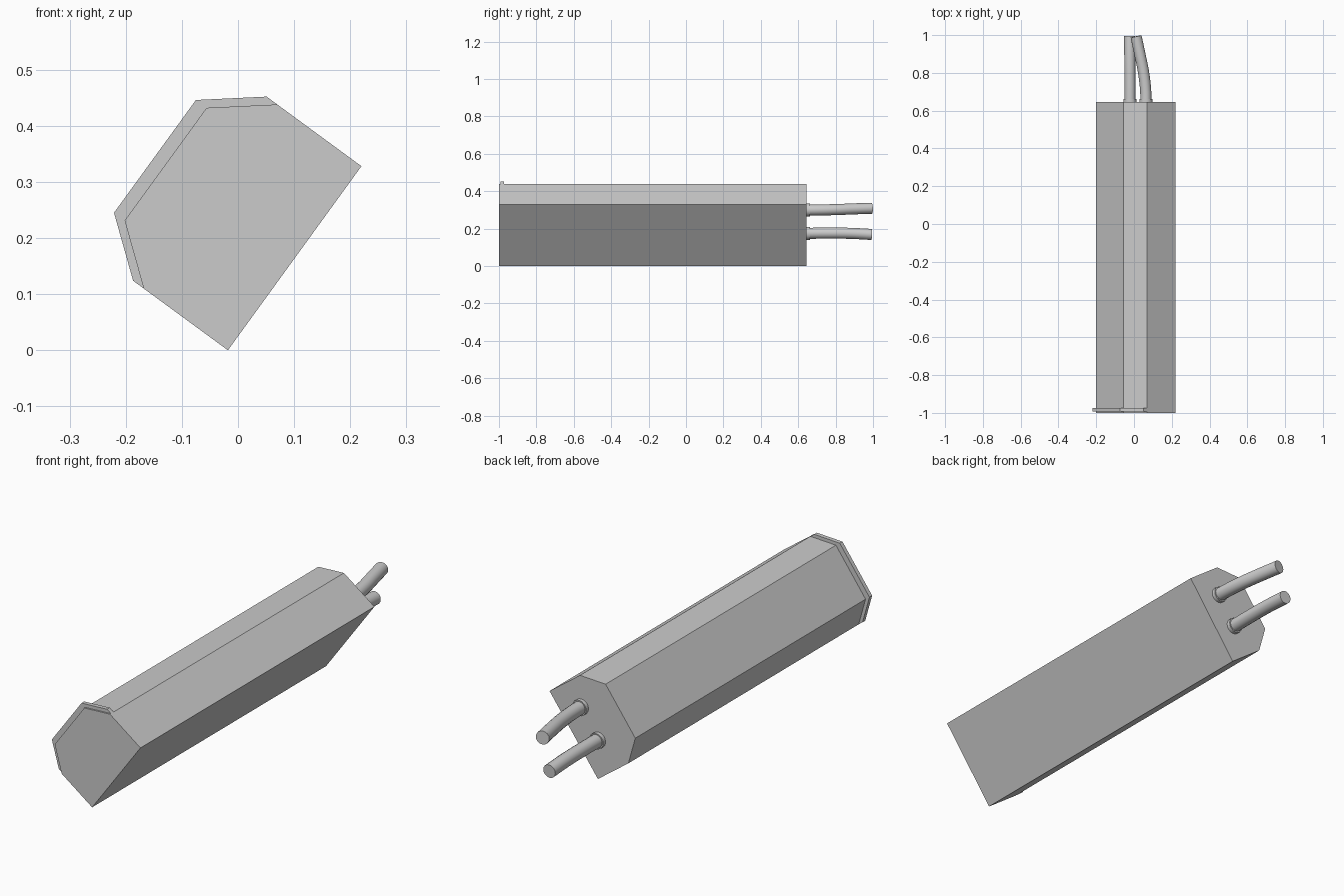
import bpy, bmesh, math
from mathutils import Vector

if "Cube" in bpy.data.objects:
    bpy.data.objects.remove(bpy.data.objects["Cube"])


def prism(name, profile, y0, y1):
    """Extrude an x/z profile along y."""
    bm = bmesh.new()
    face = bm.faces.new([bm.verts.new((x, y0, z)) for x, z in profile])
    out = bmesh.ops.extrude_face_region(bm, geom=[face])
    verts = [v for v in out["geom"] if isinstance(v, bmesh.types.BMVert)]
    bmesh.ops.translate(bm, verts=verts, vec=(0, y1 - y0, 0))
    bmesh.ops.recalc_face_normals(bm, faces=bm.faces)
    me = bpy.data.meshes.new(name)
    bm.to_mesh(me)
    bm.free()
    ob = bpy.data.objects.new(name, me)
    bpy.context.collection.objects.link(ob)
    return ob


def tube(name, points, radius):
    """Capped round tube through the given points."""
    cu = bpy.data.curves.new(name, 'CURVE')
    cu.dimensions = '3D'
    cu.bevel_depth = radius
    cu.bevel_resolution = 6
    cu.use_fill_caps = True
    cu.resolution_u = 6
    sp = cu.splines.new('BEZIER')
    sp.bezier_points.add(len(points) - 1)
    for bp, co in zip(sp.bezier_points, points):
        bp.co = co
        bp.handle_left_type = bp.handle_right_type = 'AUTO'
    ob = bpy.data.objects.new(name, cu)
    bpy.context.collection.objects.link(ob)
    bpy.ops.object.select_all(action='DESELECT')
    ob.select_set(True)
    bpy.context.view_layer.objects.active = ob
    bpy.ops.object.convert(target='MESH')
    bpy.ops.object.shade_smooth_by_angle(angle=math.radians(35))
    return ob


# Main casing: tilted block with two clipped corners
body = [(-0.018, 0.0), (0.22, 0.328), (0.07, 0.438),
        (-0.056, 0.432), (-0.202, 0.231), (-0.168, 0.11)]
prism("casing", body, -1.0, 0.645)

# Thin lip near the front, standing proud of the clipped side
lip = [(-0.168, 0.11), (0.07, 0.438)] + [(x - 0.019, z + 0.014) for x, z in body[2:]]
prism("front_lip", lip, -0.993, -0.974)

# Two cables leaving the rear, each with a short sleeve
cables = {
    "upper": [(0.063, 0.64, 0.300), (0.062, 0.70, 0.300), (0.051, 0.80, 0.302),
              (0.031, 0.90, 0.306), (0.011, 0.993, 0.309)],
    "lower": [(-0.021, 0.64, 0.175), (-0.021, 0.75, 0.176),
              (-0.022, 0.88, 0.175), (-0.023, 0.994, 0.169)],
}
for name, pts in cables.items():
    tube(name + "_cable", pts, 0.0295)
    start = Vector(pts[0])
    tube(name + "_sleeve", [start, start + Vector((0, 0.022, 0))], 0.035)
